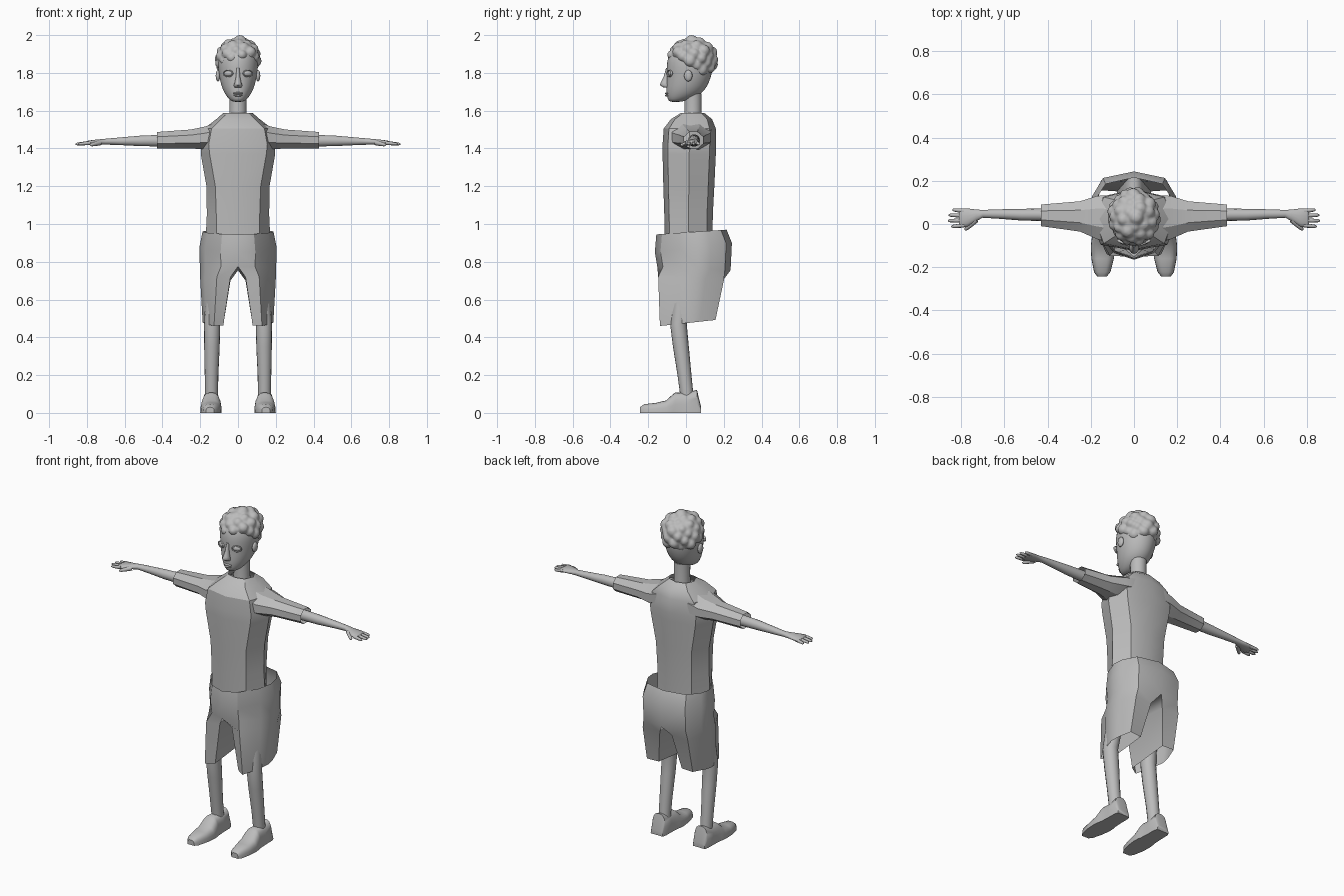
import bpy, bmesh, math, random
from mathutils import Vector, Matrix

if "Cube" in bpy.data.objects:
    bpy.data.objects.remove(bpy.data.objects["Cube"])

random.seed(4)
GREY = bpy.data.materials.new("plain grey")
GREY.diffuse_color = (0.5, 0.5, 0.5, 1)
GREY.use_nodes = True
GREY.node_tree.nodes["Principled BSDF"].inputs["Base Color"].default_value = GREY.diffuse_color


def finish(name, bm, mirror=False, angle=35, subsurf=0):
    """Turn a bmesh into a shaded, optionally mirrored object."""
    bmesh.ops.recalc_face_normals(bm, faces=bm.faces)
    me = bpy.data.meshes.new(name)
    bm.to_mesh(me)
    bm.free()
    me.materials.append(GREY)
    me.polygons.foreach_set("use_smooth", [True] * len(me.polygons))
    me.set_sharp_from_angle(angle=math.radians(angle))
    ob = bpy.data.objects.new(name, me)
    bpy.context.collection.objects.link(ob)
    if mirror:
        m = ob.modifiers.new("mirror", 'MIRROR')
        m.merge_threshold = 0.0005
    if subsurf:
        s = ob.modifiers.new("subsurf", 'SUBSURF')
        s.levels = s.render_levels = subsurf
    return ob


def loft(name, rings, caps=(True, True), **kw):
    """Skin a list of closed rings that have equal point counts."""
    bm = bmesh.new()
    vs = [[bm.verts.new(p) for p in r] for r in rings]
    n = len(vs[0])
    for a, b in zip(vs, vs[1:]):
        for i in range(n):
            j = (i + 1) % n
            bm.faces.new((a[i], a[j], b[j], b[i]))
    if caps[0]:
        bm.faces.new(vs[0])
    if caps[1]:
        bm.faces.new(vs[-1])
    return finish(name, bm, **kw)


def oval(axis, at, c1, c2, r1, r2, n=16, phase=0.0):
    """Ellipse across the 'x' or 'z' axis; c and r lie on the other two axes."""
    out = []
    for i in range(n):
        t = 2 * math.pi * i / n + phase
        u, v = c1 + r1 * math.cos(t), c2 + r2 * math.sin(t)
        out.append((at, u, v) if axis == 'x' else (u, v, at))
    return out


def ball(name, c, s, yaw=0.0, mirror=False):
    bm = bmesh.new()
    mat = Matrix.Translation(c) @ Matrix.Rotation(yaw, 4, 'Z') @ Matrix.Diagonal((*s, 1))
    bmesh.ops.create_uvsphere(bm, u_segments=16, v_segments=10, radius=1, matrix=mat)
    return finish(name, bm, mirror=mirror, angle=180)


def tube(name, a, b, ra, rb, n=8, **kw):
    """Tapered rounded finger between two points."""
    a, b = Vector(a), Vector(b)
    q = (b - a).to_track_quat('Z', 'Y')
    rings = []
    for t, k in ((0, 1), (0.5, 1), (0.88, 0.9), (1, 0.4)):
        r = (ra + (rb - ra) * t) * k
        rings.append([a.lerp(b, t) + q @ Vector(p) for p in oval('z', 0, 0, 0, r, r, n)])
    return loft(name, rings, angle=80, **kw)


# Head: z, half width, front y, back y
HEAD = [(1.645, .026, -.085, -.03), (1.66, .048, -.098, .03), (1.69, .072, -.104, .085),
        (1.73, .089, -.105, .115), (1.78, .101, -.101, .135), (1.83, .108, -.104, .145),
        (1.88, .108, -.100, .145), (1.93, .09, -.075, .12), (1.96, .05, -.03, .08)]
loft("head", [oval('z', z, 0, (f + b) / 2, w, (b - f) / 2, 20) for z, w, f, b in HEAD],
     angle=180, subsurf=1)
loft("neck", [oval('z', z, 0, .037, r, r) for z, r in
              ((1.54, .05), (1.60, .045), (1.69, .046))], angle=60)

# Face details
NOSE = [(1.825, .008, -.106), (1.78, .011, -.118), (1.75, .017, -.133),
        (1.735, .023, -.138), (1.722, .018, -.118)]
loft("nose", [oval('z', z, 0, (f - .085) / 2, w, (-.085 - f) / 2, 12) for z, w, f in NOSE],
     angle=70)
ball("eye", (.052, -.083, 1.797), (.024, .011, .015), .4, mirror=True)
ball("upper_lip", (0, -.1, 1.692), (.027, .011, .006))
ball("lower_lip", (0, -.099, 1.681), (.023, .012, .007))
ball("ear", (.106, .012, 1.785), (.012, .022, .03), mirror=True)
bm = bmesh.new()  # almond eyelid rims
rim = []
for i in range(20):
    t = 2 * math.pi * i / 20
    row = []
    for j in range(6):
        s = 2 * math.pi * j / 6
        k = 1 + .14 * math.cos(s)
        row.append(bm.verts.new((.026 * k * math.cos(t), .006 * math.sin(s),
                                 .017 * k * math.sin(t))))
    rim.append(row)
for i in range(20):
    for j in range(6):
        a, b, l = rim[i], rim[(i + 1) % 20], (j + 1) % 6
        bm.faces.new((a[j], b[j], b[l], a[l]))
bm.transform(Matrix.Translation((.052, -.087, 1.797)) @ Matrix.Rotation(.4, 4, 'Z'))
finish("eyelid", bm, mirror=True, angle=180)

# Hair: curls scattered over a cap, fused by a voxel remesh
bm = bmesh.new()
C = Vector((0, .03, 1.87))
bmesh.ops.create_icosphere(bm, subdivisions=3, radius=1, matrix=Matrix.Translation(
    (0, .03, 1.888)) @ Matrix.Diagonal((.108, .118, .092, 1)))
N = 64
for i in range(N):
    h = 1 - 2 * (i + .5) / N
    t = i * 2.39996
    s = math.sqrt(1 - h * h)
    d = Vector((s * math.cos(t) * .098, s * math.sin(t) * .11, h * .095))
    p = C + d * random.uniform(.93, 1.03)
    if p.z > 1.872 - max(0, p.y + .05) * .45:
        bmesh.ops.create_icosphere(bm, subdivisions=2, radius=random.uniform(.026, .036),
                                   matrix=Matrix.Translation(p))
bmesh.ops.create_icosphere(bm, subdivisions=2, radius=.036,
                           matrix=Matrix.Translation((.01, .03, 1.966)))
hair = finish("curly_hair", bm, angle=180)
rm = hair.modifiers.new("fuse", 'REMESH')
rm.mode, rm.voxel_size, rm.use_smooth_shade = 'VOXEL', .007, True
sm = hair.modifiers.new("soften", 'SMOOTH')
sm.factor, sm.iterations = .5, 4

# Shirt body: z, front corner x, side x, front y, back y
SHIRT = [(.90, .115, .172, -.112, .14), (1.05, .115, .165, -.115, .142),
         (1.20, .12, .167, -.12, .15), (1.37, .15, .197, -.124, .158),
         (1.42, .155, .195, -.124, .16), (1.505, .14, .18, -.118, .158),
         (1.555, .09, .115, -.08, .138), (1.587, .055, .078, -.028, .098)]
rings = []
for z, w, s, f, b in SHIRT:
    d = b - f
    rings.append([(0, f, z), (w, f + .1 * d, z), (s, f + .5 * d, z), (w, b - .12 * d, z),
                  (0, b, z), (-w, b - .12 * d, z), (-s, f + .5 * d, z), (-w, f + .1 * d, z)])
loft("shirt_body", rings, caps=(False, False), angle=30)

# Sleeves: x, front y, back y, bottom z, top z
SLEEVE = [(.09, -.09, .135, 1.40, 1.545), (.17, -.07, .13, 1.395, 1.517),
          (.25, -.035, .105, 1.40, 1.50), (.43, -.01, .09, 1.40, 1.487)]
K = 1 / math.cos(math.pi / 8)
loft("shirt_sleeve", [oval('x', x, (f + b) / 2, (lo + hi) / 2, (b - f) / 2 * K, (hi - lo) / 2 * K,
                           8, math.pi / 8) for x, f, b, lo, hi in SLEEVE],
     caps=(True, False), mirror=True, angle=30)

# Arms and hands: x, centre y, centre z, y radius, z radius
ARM = [(.30, .043, 1.442, .032, .033), (.43, .043, 1.441, .029, .031),
       (.52, .043, 1.44, .027, .028), (.62, .046, 1.438, .022, .021),
       (.70, .047, 1.436, .018, .016), (.73, .04, 1.434, .027, .015),
       (.77, .03, 1.431, .042, .014), (.80, .028, 1.429, .044, .011),
       (.81, .028, 1.428, .036, .007)]
loft("arm_and_palm", [oval('x', x, cy, cz, ry, rz, 14) for x, cy, cz, ry, rz in ARM],
     mirror=True, angle=70)
for i, (y, tip) in enumerate(((-.012, .845), (.015, .86), (.041, .857), (.066, .84))):
    tube(f"finger_{i + 1}", (.785, .028 + (y - .028) * .85, 1.429), (tip, y, 1.423),
         .0105, .008, mirror=True)
tube("thumb", (.73, .02, 1.43), (.782, -.028, 1.418), .014, .009, mirror=True)

# Shorts: half of the garment, mirrored; legs split off under the crotch ring
# front z, back z, outer x, front y, back y, inner x
SHORTS = [(.945, .97, .188, -.157, .215, 0), (.85, .90, .204, -.165, .243, 0),
          (.775, .755, .202, -.152, .236, 0), (.72, .70, .20, -.147, .2, .04),
          (.46, .492, .187, -.138, .156, .078)]
bm = bmesh.new()
rows = []
for zf, zb, w, f, b, xin in SHORTS:
    leg = xin > 0
    o = 0 if leg else .03
    d = b - f
    pts = [(0, f + (.03 if leg else 0)), (.45, f + o), (.85, f + .33 * d), (1, f + .56 * d),
           (.95, f + .72 * d), (.7, b - o), (0, b - (.005 if leg else 0))]
    rows.append([bm.verts.new((xin + (w - xin) * u, y, zf + (zb - zf) * (y - f) / d))
                 for u, y in pts])
for k, (a, b) in enumerate(zip(rows, rows[1:])):
    for i in range(6):
        bm.faces.new((a[i], a[i + 1], b[i + 1], b[i]))
    if k >= 2:  # inner leg wall
        bm.faces.new((a[6], a[0], b[0], b[6]))
finish("shorts", bm, mirror=True, angle=30)

# Legs
loft("leg", [oval('z', z, x, y, r, r + .001) for z, x, y, r in
             ((.08, .14, .006, .034), (.2, .14, -.008, .036), (.35, .138, -.027, .041),
              (.47, .137, -.04, .043), (.72, .115, -.01, .05))], mirror=True, angle=60)

# Shoes: y, centre x, half width, height
SHOE = [(-.243, .148, .022, .03), (-.222, .147, .038, .046), (-.16, .145, .052, .053),
        (-.105, .143, .057, .066), (-.07, .142, .054, .098), (-.055, .142, .05, .108),
        (0, .142, .047, .106), (.058, .142, .046, .122), (.08, .142, .04, .03)]
rings = []
for y, cx, w, h in SHOE:
    ring = []
    for i in range(13):
        t = math.pi * i / 12
        c, s = math.cos(t), max(0, math.sin(t))
        ring.append((cx + w * math.copysign(abs(c) ** .7, c), y, h * s ** .65))
    rings.append(ring)
loft("shoe", rings, mirror=True, angle=40)
